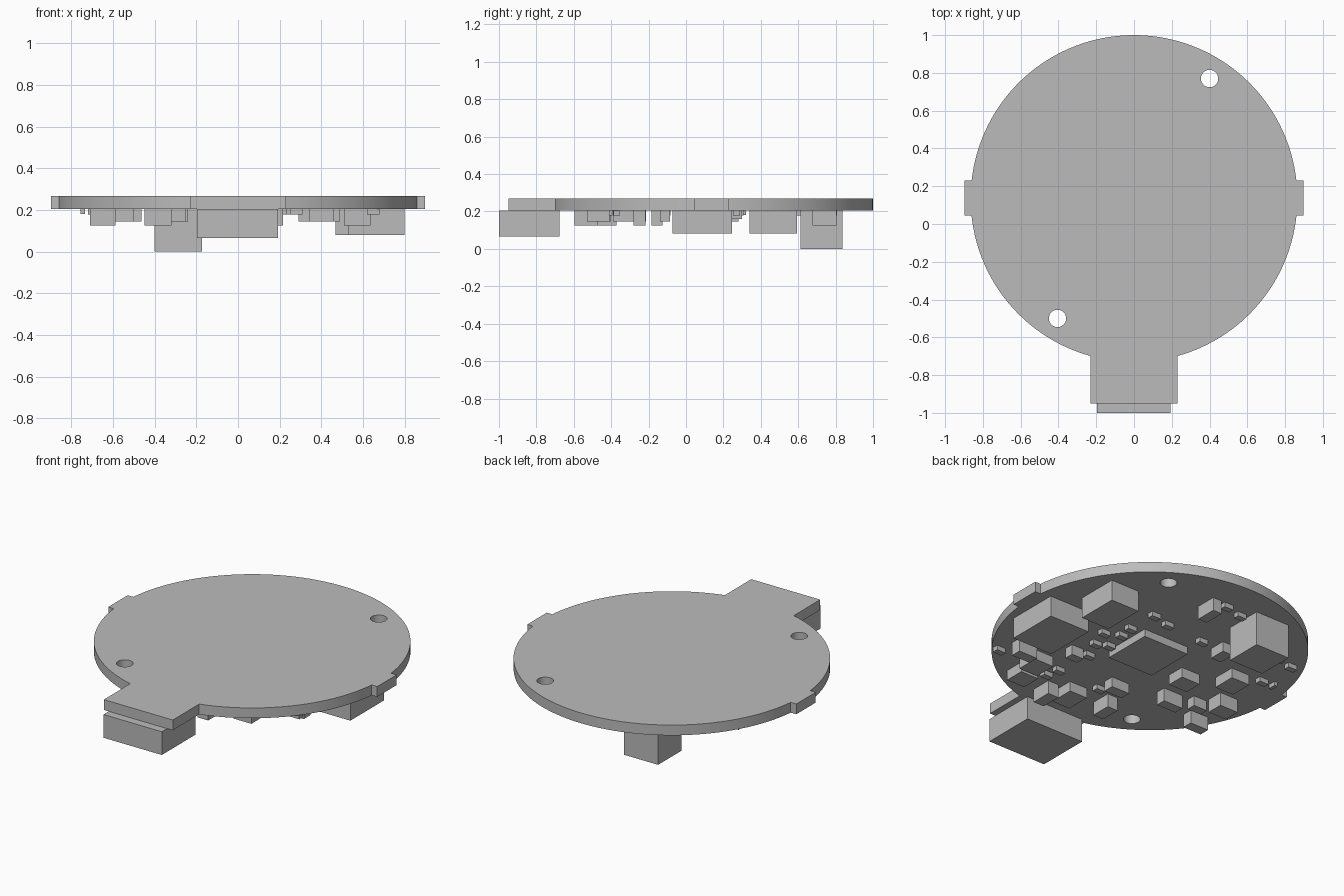
import bpy
import bmesh
from math import asin, acos, cos, sin, pi, radians

if "Cube" in bpy.data.objects:
    bpy.data.objects.remove(bpy.data.objects["Cube"], do_unlink=True)

UNDERSIDE, TOP = 0.206, 0.268
CENTRE_Y, RADIUS = 0.135, 0.865

grey = bpy.data.materials.new("plain grey")
grey.use_nodes = True
grey.diffuse_color = (0.5, 0.5, 0.5, 1)
grey.node_tree.nodes["Principled BSDF"].inputs["Base Color"].default_value = (0.5, 0.5, 0.5, 1)


def make_object(name, bm):
    mesh = bpy.data.meshes.new(name)
    bmesh.ops.recalc_face_normals(bm, faces=bm.faces)
    bm.to_mesh(mesh)
    bm.free()
    mesh.materials.append(grey)
    obj = bpy.data.objects.new(name, mesh)
    bpy.context.collection.objects.link(obj)
    return obj


def prism(name, outline, z0, z1):
    bm = bmesh.new()
    face = bm.faces.new([bm.verts.new((x, y, z0)) for x, y in outline])
    ext = bmesh.ops.extrude_face_region(bm, geom=[face])
    verts = [v for v in ext["geom"] if isinstance(v, bmesh.types.BMVert)]
    bmesh.ops.translate(bm, verts=verts, vec=(0, 0, z1 - z0))
    return make_object(name, bm)


def arc(cx, cy, r, a0, a1, steps):
    angles = [a0 + (a1 - a0) * i / steps for i in range(steps + 1)]
    return [(cx + r * cos(a), cy + r * sin(a)) for a in angles]


def component(name, x0, x1, y0, y1, height):
    # Box hanging from the underside of the board
    return prism(name, [(x0, y0), (x1, y0), (x1, y1), (x0, y1)],
                 UNDERSIDE - height, UNDERSIDE)


# Board: round outline with two side lugs and a front tab
lug_low, lug_high, lug_x = 0.045, 0.23, 0.897
tab_x, tab_y = 0.23, -0.95
a_low = asin((lug_low - CENTRE_Y) / RADIUS)
a_high = asin((lug_high - CENTRE_Y) / RADIUS)
a_tab = -acos(tab_x / RADIUS)
outline = arc(0, CENTRE_Y, RADIUS, a_tab, a_low, 32)
outline += [(lug_x, lug_low), (lug_x, lug_high)]
outline += arc(0, CENTRE_Y, RADIUS, a_high, pi - a_high, 72)
outline += [(-lug_x, lug_high), (-lug_x, lug_low)]
outline += arc(0, CENTRE_Y, RADIUS, pi - a_low, pi - a_tab, 32)
outline += [(-tab_x, tab_y), (tab_x, tab_y)]
board = prism("board", outline, UNDERSIDE, TOP)

# Two mounting holes
for hx, hy in ((0.4, 0.77), (-0.405, -0.5)):
    ring = arc(hx, hy, 0.046, 0, 2 * pi, 32)[:-1]
    cutter = prism("hole_cutter", ring, UNDERSIDE - 0.1, TOP + 0.1)
    cutter.hide_render = True
    mod = board.modifiers.new("hole", "BOOLEAN")
    mod.operation = "DIFFERENCE"
    mod.solver = "EXACT"
    mod.object = cutter
    bpy.context.view_layer.objects.active = board
    bpy.ops.object.modifier_apply(modifier=mod.name)
    bpy.data.objects.remove(cutter, do_unlink=True)

bpy.ops.object.select_all(action="DESELECT")
board.select_set(True)
bpy.context.view_layer.objects.active = board
bpy.ops.object.shade_smooth_by_angle(angle=radians(30))

# Large parts
component("front_connector", -0.197, 0.192, -1.0, -0.677, 0.14)
component("back_socket", -0.40, -0.172, 0.612, 0.837, 0.206)
component("left_block", 0.53, 0.80, -0.072, 0.246, 0.125)
component("left_back_block", 0.467, 0.656, 0.34, 0.594, 0.125)
component("main_chip", -0.13, 0.175, -0.005, 0.30, 0.045)

# Tall parts: x0, x1, y0, y1
tall = [
    (0.05, 0.11, 0.677, 0.805),
    (-0.71, -0.587, -0.065, 0.035),
    (-0.71, -0.587, -0.28, -0.217),
    (-0.45, -0.32, -0.185, -0.125),
    (-0.195, -0.125, -0.495, -0.372),
    (0.145, 0.217, -0.595, -0.47),
    (0.51, 0.635, -0.28, -0.217),
]
for box in tall:
    component("tall_part", *box, 0.08)

# Medium parts
medium = [
    (-0.587, -0.463, 0.14, 0.28),
    (-0.375, -0.25, 0.0, 0.11),
    (0.0, 0.12, -0.55, -0.40),
    (-0.145, -0.025, -0.28, -0.215),
    (0.29, 0.37, -0.14, -0.085),
    (0.363, 0.49, -0.39, -0.255),
    (0.34, 0.46, -0.53, -0.41),
    (-0.59, -0.50, -0.14, -0.085),
    (-0.31, -0.24, 0.37, 0.47),
]
for box in medium:
    component("medium_part", *box, 0.06)

# Small parts, by centre
small = [
    (0.0, 0.79), (-0.12, 0.76), (-0.14, 0.41), (-0.36, 0.44),
    (0.24, 0.46), (0.12, 0.43), (-0.67, 0.29), (-0.69, 0.51),
    (-0.58, 0.54), (-0.41, 0.60), (0.25, 0.27), (0.24, 0.18),
    (0.33, 0.14), (0.22, 0.05), (0.29, 0.02), (0.24, -0.10),
    (0.26, -0.33), (0.28, -0.41), (-0.04, -0.345), (0.65, -0.37),
]
for x, y in small:
    component("small_part", x - 0.03, x + 0.03, y - 0.018, y + 0.018, 0.028)
component("edge_part", -0.755, -0.735, 0.27, 0.32, 0.025)
